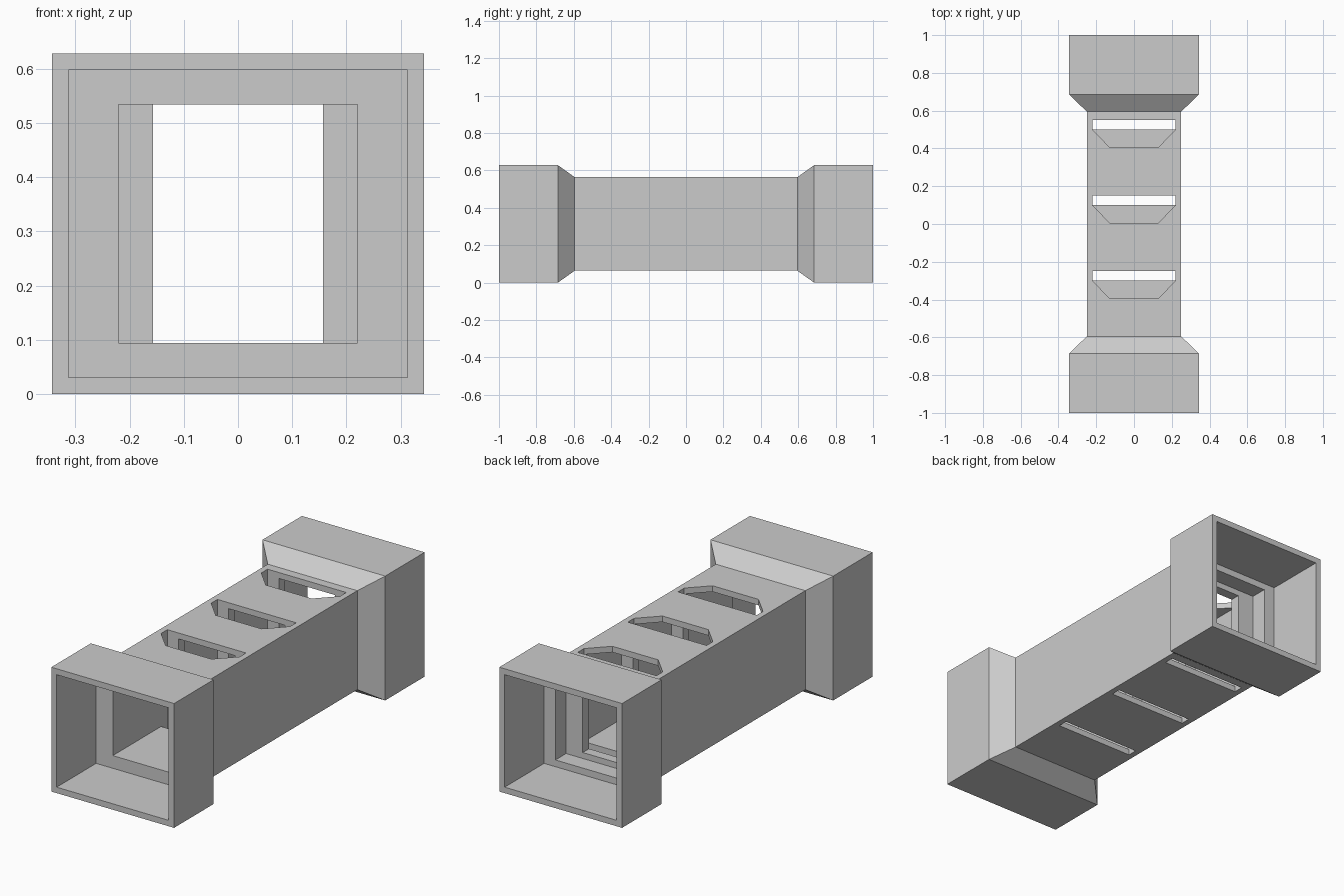
import bpy, bmesh

cube = bpy.data.objects.get("Cube")
if cube:
    bpy.data.objects.remove(cube, do_unlink=True)

MID_Z = 0.314

grey = bpy.data.materials.new("light_grey")
grey.use_nodes = True
colour = (0.6, 0.6, 0.6, 1)
grey.diffuse_color = colour
grey.node_tree.nodes["Principled BSDF"].inputs["Base Color"].default_value = colour


def finish(name, bm):
    bmesh.ops.recalc_face_normals(bm, faces=bm.faces)
    mesh = bpy.data.meshes.new(name)
    bm.to_mesh(mesh)
    bm.free()
    mesh.materials.append(grey)
    obj = bpy.data.objects.new(name, mesh)
    bpy.context.collection.objects.link(obj)
    return obj


def loft_closed(name, sections):
    """Rectangular rings (y, half width, half height) joined in a closed loop."""
    bm = bmesh.new()
    rings = [[bm.verts.new((sx * hx, y, MID_Z + sz * hz))
              for sx, sz in ((-1, -1), (1, -1), (1, 1), (-1, 1))]
             for y, hx, hz in sections]
    for a, b in zip(rings, rings[1:] + rings[:1]):
        for i in range(4):
            j = (i + 1) % 4
            bm.faces.new((a[i], a[j], b[j], b[i]))
    return finish(name, bm)


def prism(name, outline, z0, z1):
    """Upright prism from an outline in plan."""
    bm = bmesh.new()
    base = bm.faces.new([bm.verts.new((x, y, z0)) for x, y in outline])
    ext = bmesh.ops.extrude_face_region(bm, geom=[base])
    verts = [v for v in ext["geom"] if isinstance(v, bmesh.types.BMVert)]
    bmesh.ops.translate(bm, verts=verts, vec=(0, 0, z1 - z0))
    return finish(name, bm)


def rect(x0, x1, y0, y1):
    return [(x0, y0), (x1, y0), (x1, y1), (x0, y1)]


# Hollow tube with flared square sockets at both ends
outer = [(-1, 0.343, 0.314), (-0.685, 0.343, 0.314), (-0.595, 0.25, 0.25),
         (0.595, 0.25, 0.25), (0.685, 0.343, 0.314), (1, 0.343, 0.314)]
inner = [(1, 0.313, 0.284), (0.685, 0.313, 0.284), (0.685, 0.25, 0.25),
         (0.6, 0.25, 0.25), (0.6, 0.22, 0.22), (-0.685, 0.22, 0.22),
         (-0.685, 0.313, 0.284), (-1, 0.313, 0.284)]
tube = loft_closed("tube_body", outer + inner)

# Slots through roof and floor, each followed by a pair of side baffles
cutters = []
for n, y in enumerate((-0.25, 0.15, 0.55), 1):
    roof = [(-0.22, y), (-0.22, y - 0.05), (-0.128, y - 0.145),
            (0.128, y - 0.145), (0.22, y - 0.05), (0.22, y)]
    cutters.append(prism("roof_cutter", roof, 0.45, 0.7))
    cutters.append(prism("floor_cutter", rect(-0.22, 0.22, y - 0.05, y), -0.1, 0.2))
    for side, sx in (("right", -1), ("left", 1)):
        xs = sorted((sx * 0.157, sx * 0.22))
        prism(f"baffle_{side}_{n}", rect(*xs, y, y + 0.05), MID_Z - 0.22, MID_Z + 0.22)

for c in cutters:
    c.hide_render = True
    mod = tube.modifiers.new("slot", 'BOOLEAN')
    mod.operation = 'DIFFERENCE'
    mod.solver = 'EXACT'
    mod.object = c

# Bake the slots and drop the cutters
deps = bpy.context.evaluated_depsgraph_get()
cut_mesh = bpy.data.meshes.new_from_object(tube.evaluated_get(deps))
tube.modifiers.clear()
tube.data = cut_mesh
for c in cutters:
    bpy.data.objects.remove(c, do_unlink=True)
